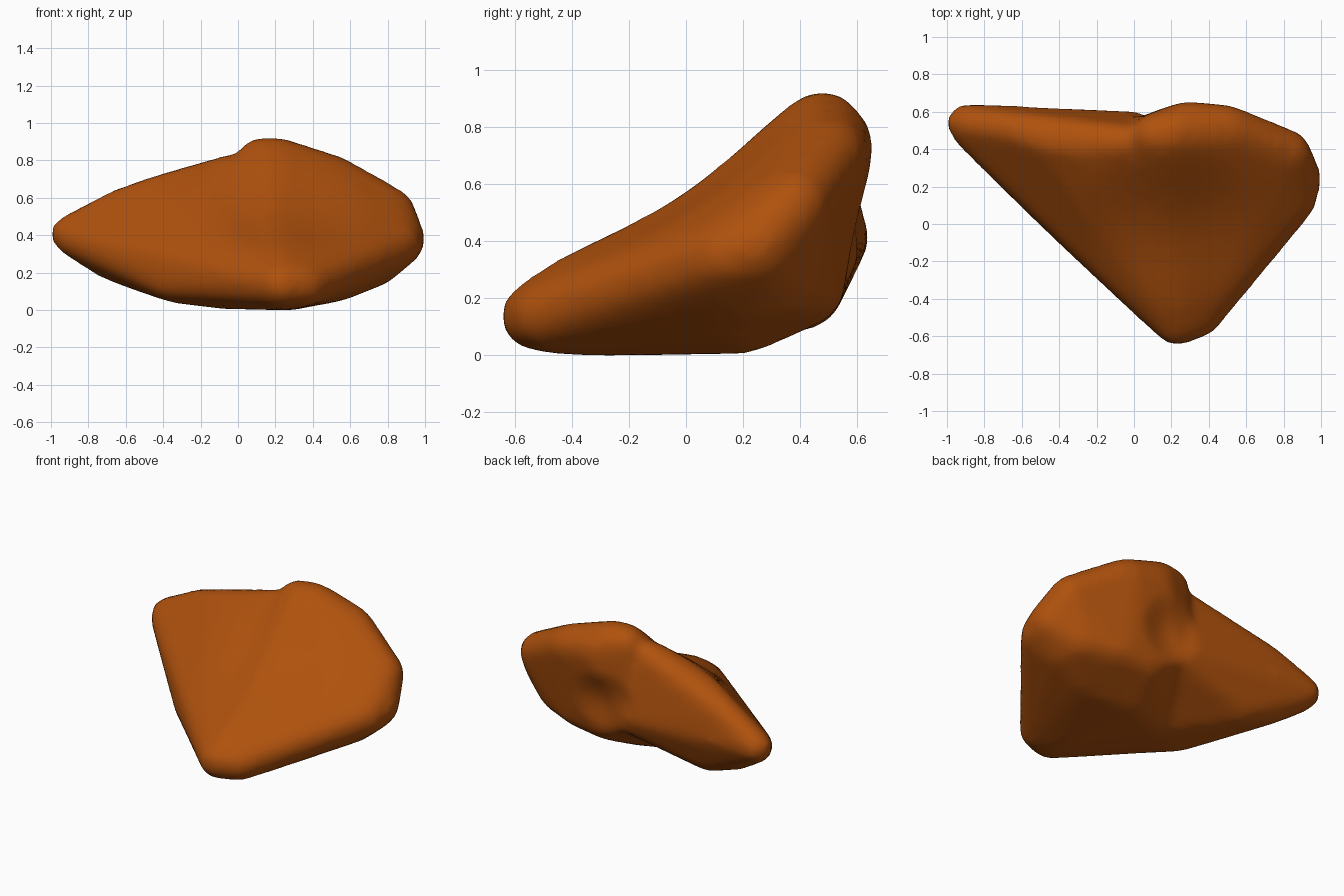
import bpy
import bmesh
from mathutils import Matrix, Vector

cube = bpy.data.objects.get("Cube")
if cube:
    bpy.data.objects.remove(cube, do_unlink=True)

SWELL = 0.01  # makes up for what the softening takes off

# Rounded corners of the stone: x, y, z, radius
shared = [(0.23, -0.53, 0.13, 0.115),  # front tip
          (0.28, -0.35, 0.10, 0.10),   # foot
          (-0.10, 0.10, 0.11, 0.10),   # belly
          (0.10, 0.47, 0.34, 0.12)]    # back, low
body = shared + [
    (0.35, -0.49, 0.13, 0.11),   # front tip, right half
    (0.12, 0.47, 0.79, 0.12),    # peak
    (0.22, 0.49, 0.79, 0.12),
    (0.28, 0.53, 0.74, 0.12),    # back bulge
    (0.50, 0.50, 0.69, 0.13),    # shoulder
    (0.82, 0.38, 0.52, 0.12),    # upper right corner
    (0.86, 0.24, 0.37, 0.135),   # right corner
    (0.85, 0.13, 0.34, 0.12),
    (0.75, 0.20, 0.23, 0.10),
    (0.70, 0.33, 0.27, 0.13),
    (0.55, 0.15, 0.15, 0.10),
    (0.48, 0.41, 0.25, 0.13),    # lower back edge
    (0.28, 0.42, 0.23, 0.13),
    (0.20, 0.22, 0.11, 0.10)]    # underside
arm = shared + [
    (-0.90, 0.54, 0.40, 0.095),  # left tip
    (-0.87, 0.50, 0.38, 0.10),
    (-0.62, 0.50, 0.54, 0.10),   # upper edge
    (-0.45, 0.44, 0.60, 0.10),
    (-0.25, 0.40, 0.65, 0.10),
    (-0.04, 0.43, 0.72, 0.10),
    (-0.10, 0.48, 0.38, 0.11),   # back
    (-0.70, 0.45, 0.27, 0.10),   # lower edge
    (-0.48, 0.42, 0.21, 0.12),
    (-0.34, 0.00, 0.15, 0.11)]   # left front rim


def add_hull(target, corners):
    """Wrap a skin around a set of spheres and add it to the target."""
    bm = bmesh.new()
    for x, y, z, r in corners:
        bmesh.ops.create_icosphere(bm, subdivisions=2, radius=r + SWELL,
                                   matrix=Matrix.Translation((x, y, z)))
    bmesh.ops.delete(bm, geom=bm.faces[:], context='FACES_ONLY')
    bmesh.ops.convex_hull(bm, input=bm.verts[:])
    loose = [v for v in bm.verts if not v.link_faces]
    bmesh.ops.delete(bm, geom=loose, context='VERTS')
    wires = [e for e in bm.edges if not e.link_faces]
    bmesh.ops.delete(bm, geom=wires, context='EDGES')
    bmesh.ops.recalc_face_normals(bm, faces=bm.faces[:])
    piece = bpy.data.meshes.new("stone_piece")
    bm.to_mesh(piece)
    bm.free()
    target.from_mesh(piece)
    bpy.data.meshes.remove(piece)


# Join the two hulls, then fuse and soften them
joined = bmesh.new()
add_hull(joined, body)
add_hull(joined, arm)
mesh = bpy.data.meshes.new("stone")
joined.to_mesh(mesh)
joined.free()
stone = bpy.data.objects.new("stone", mesh)
bpy.context.collection.objects.link(stone)

fuse = stone.modifiers.new("fuse", 'REMESH')
fuse.mode = 'VOXEL'
fuse.voxel_size = 0.03
soften = stone.modifiers.new("soften", 'SMOOTH')
soften.factor = 0.5
soften.iterations = 9
bpy.context.view_layer.objects.active = stone
stone.select_set(True)
for name in ("fuse", "soften"):
    bpy.ops.object.modifier_apply(modifier=name)

# Shallow hollows in the front face and the back: centre, reach, push
hollows = [((0.2, -0.05, 0.60), 0.55, (0, 0.028, -0.042)),
           ((0.2, 0.60, 0.42), 0.24, (0, -0.05, 0.01))]
for v in stone.data.vertices:
    for centre, reach, push in hollows:
        d = (v.co - Vector(centre)).length / reach
        if d < 1:
            v.co += Vector(push) * (1 - d * d) ** 2

# Rest the stone on the ground
lowest = min(v.co.z for v in stone.data.vertices)
stone.data.transform(Matrix.Translation((0, 0, -lowest)))

# Rust brown colour
rust = bpy.data.materials.new("rust_brown")
rust.use_nodes = True
colour = (0.43, 0.083, 0.004, 1)
rust.diffuse_color = colour
rust.node_tree.nodes["Principled BSDF"].inputs["Base Color"].default_value = colour
stone.data.materials.append(rust)
bpy.ops.object.shade_smooth()
